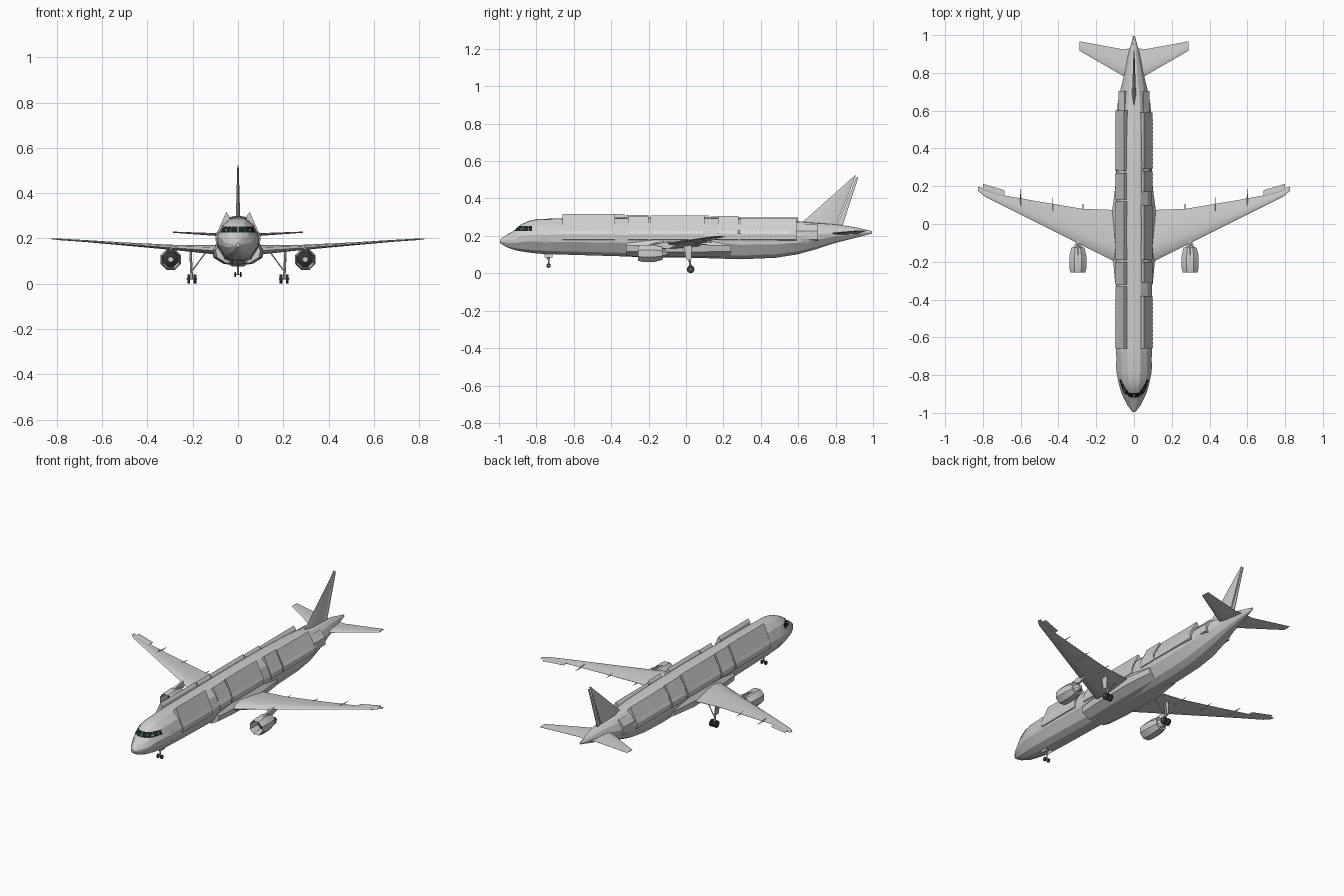
import bpy, bmesh, math
from mathutils import Vector
from mathutils.bvhtree import BVHTree

cube = bpy.data.objects.get("Cube")
if cube:
    bpy.data.objects.remove(cube, do_unlink=True)


def material(name, rgb):
    m = bpy.data.materials.new(name)
    m.use_nodes = True
    m.diffuse_color = (*rgb, 1)
    m.node_tree.nodes["Principled BSDF"].inputs["Base Color"].default_value = (*rgb, 1)
    return m


GREY = material("light grey paint", (0.62, 0.62, 0.62))
DARK = material("dark rubber and metal", (0.04, 0.04, 0.04))
GLASS = material("cockpit glass", (0.008, 0.018, 0.016))
PANE = material("cabin pane", (0.78, 0.78, 0.78))


def make(name, bm, *mats, smooth=None):
    bmesh.ops.recalc_face_normals(bm, faces=bm.faces)
    mesh = bpy.data.meshes.new(name)
    bm.to_mesh(mesh)
    bm.free()
    for m in mats:
        mesh.materials.append(m)
    ob = bpy.data.objects.new(name, mesh)
    bpy.context.collection.objects.link(ob)
    if smooth:
        bpy.ops.object.select_all(action="DESELECT")
        ob.select_set(True)
        bpy.context.view_layer.objects.active = ob
        bpy.ops.object.shade_smooth_by_angle(angle=math.radians(smooth))
    return ob


def loft(bm, rings):
    rows = [[bm.verts.new(p) for p in ring] for ring in rings]
    n = len(rows[0])
    for a, b in zip(rows, rows[1:]):
        for i in range(n):
            bm.faces.new((a[i], a[(i + 1) % n], b[(i + 1) % n], b[i]))
    bm.faces.new(rows[0])
    bm.faces.new(rows[-1])


def rod(bm, a, b, r, sides=6):
    a, b = Vector(a), Vector(b)
    q = (b - a).to_track_quat("Z", "Y")
    ring = [q @ Vector((r * math.cos(t), r * math.sin(t), 0))
            for t in (2 * math.pi * i / sides for i in range(sides))]
    loft(bm, [[a + v for v in ring], [b + v for v in ring]])


# Fuselage: faceted section lofted along the length (y, half width, bottom, top)
HALF = [(0, 1), (0.36, 0.95), (0.74, 0.64), (1, 0.1), (0.96, -0.3), (0.62, -0.82), (0.25, -1)]
SECTION = HALF + [(-x, z) for x, z in HALF[:0:-1]]
STATIONS = [(-0.995, 0.008, 0.162, 0.18), (-0.96, 0.035, 0.14, 0.205), (-0.915, 0.058, 0.124, 0.229),
            (-0.885, 0.07, 0.118, 0.26), (-0.84, 0.082, 0.111, 0.28), (-0.79, 0.092, 0.105, 0.29),
            (-0.66, 0.095, 0.1, 0.294), (-0.32, 0.095, 0.09, 0.298), (0, 0.095, 0.084, 0.3),
            (0.3, 0.095, 0.075, 0.296), (0.48, 0.094, 0.083, 0.288), (0.6, 0.09, 0.102, 0.278),
            (0.7, 0.074, 0.13, 0.27), (0.8, 0.05, 0.163, 0.262), (0.9, 0.03, 0.188, 0.247),
            (0.995, 0.005, 0.212, 0.226)]
bm = bmesh.new()
loft(bm, [[(w * x, y, (lo + hi) / 2 + z * (hi - lo) / 2) for x, z in SECTION]
          for y, w, lo, hi in STATIONS])
body = make("fuselage", bm, GREY, smooth=22)

# Raised flat shoulder skins, in separate overlapping lengths (side, start, end, top)
bm = bmesh.new()
for s, y0, y1, top in [(1, -0.66, -0.38, 0.316), (-1, -0.66, -0.33, 0.316), (1, -0.31, -0.2, 0.305),
                       (-1, -0.32, -0.2, 0.312), (1, -0.19, 0.1, 0.31), (-1, -0.19, 0.12, 0.31),
                       (1, 0.17, 0.28, 0.306), (-1, 0.13, 0.27, 0.304), (1, 0.29, 0.59, 0.296),
                       (-1, 0.28, 0.6, 0.297)]:
    prof = [(0.08, 0.17), (0.098, 0.18), (0.099, 0.21), (0.052, top), (0.04, top - 0.014), (0.03, 0.26)]
    loft(bm, [[(s * x, y, z) for x, z in prof] for y in (y0, y1)])
# Wider rear side skins before the tail cone
for s in (-1, 1):
    prof = [(0.05, 0.17), (0.083, 0.18), (0.082, 0.225), (0.05, 0.262), (0.03, 0.24)]
    loft(bm, [[(s * x, y, z) for x, z in prof] for y in (0.59, 0.705)])
skins = make("shoulder_skins", bm, GREY)

# Belly fairing around the wing root
bm = bmesh.new()
fair = [(0, 0.085), (0.06, 0.088), (0.104, 0.115), (0.11, 0.15), (0.09, 0.18)]
fair += [(-x, z) for x, z in fair[:0:-1]]
loft(bm, [[(x * k, y, 0.13 + (z - 0.13) * k) for x, z in fair]
          for y, k in [(-0.32, 0.9), (-0.2, 1), (0.08, 1.04), (0.24, 0.85)]])
make("belly_fairing", bm, GREY, smooth=25)

# Surface lookup used for seating the panes on the skin
verts, polys = [], []
for ob in (body, skins):
    base = len(verts)
    verts += [v.co.copy() for v in ob.data.vertices]
    polys += [[base + i for i in p.vertices] for p in ob.data.polygons]
tree = BVHTree.FromPolygons(verts, polys)


def seat(origin, direction, lift=0.002):
    d = Vector(direction).normalized()
    hit = tree.ray_cast(Vector(origin), d)[0]
    return hit - d * lift if hit else None


def quad(bm, pts):
    if all(pts):
        bm.faces.new([bm.verts.new(p) for p in pts])


CORNERS = [(-1, -1), (1, -1), (1, 1), (-1, 1)]

# Cabin windows
bm = bmesh.new()
for s in (-1, 1):
    for start, count in [(-0.67, 14), (-0.31, 20), (0.18, 19)]:
        for i in range(count):
            y = start + i * 0.0205
            quad(bm, [seat((s, y + a * 0.005, 0.22 + b * 0.0078), (-s, 0, 0)) for a, b in CORNERS])
make("cabin_windows", bm, PANE)

# Cockpit windows: panes wrapped round each side of the nose
bm = bmesh.new()
for s in (-1, 1):
    for a0, a1 in [(1, 22), (23, 46), (47, 74), (76, 92)]:
        steps = [math.radians(a0 + (a1 - a0) * i / 3) for i in range(4)]
        row = []
        for z in (0.227, 0.252):
            row.append([seat((s * math.sin(t), -0.825 - math.cos(t), z),
                             (-s * math.sin(t), math.cos(t), 0), 0.003) for t in steps])
        for i in range(3):
            quad(bm, [row[0][i], row[0][i + 1], row[1][i + 1], row[1][i]])
make("cockpit_windows", bm, GLASS)

# Cabin doors as thin plates in stacked strips that follow the skin
bm = bmesh.new()
for s in (-1, 1):
    for y in (-0.75, 0.64):
        zs = [0.165 + 0.02 * i for i in range(5)]
        for z0, z1 in zip(zs, zs[1:]):
            quad(bm, [seat((s, y + a * 0.02, z1 if b > 0 else z0), (-s, 0, 0)) for a, b in CORNERS])
bmesh.ops.remove_doubles(bm, verts=bm.verts, dist=0.0001)
make("cabin_doors", bm, GREY)

AIRFOIL = [(0, 0), (0.08, 0.6), (0.3, 1), (0.65, 0.6), (1, 0.05), (1, -0.05), (0.6, -0.5), (0.25, -0.7), (0.06, -0.45)]


def aerofoil(name, stations):
    # stations: x, leading y, trailing y, z, half thickness
    bm = bmesh.new()
    for s in (-1, 1):
        loft(bm, [[(s * x, le + c * (te - le), z + t * h) for c, t in AIRFOIL]
                  for x, le, te, z, h in stations])
    make(name, bm, GREY, smooth=35)


aerofoil("wings", [(0.05, -0.235, 0.075, 0.142, 0.028), (0.12, -0.19, 0.075, 0.147, 0.023),
                   (0.27, -0.115, 0.08, 0.157, 0.014), (0.5, 0.0, 0.118, 0.174, 0.008),
                   (0.68, 0.09, 0.15, 0.188, 0.005), (0.79, 0.145, 0.185, 0.195, 0.004),
                   (0.825, 0.175, 0.198, 0.198, 0.002)])
aerofoil("ailerons", [(0.685, 0.14, 0.178, 0.188, 0.003), (0.8, 0.175, 0.213, 0.196, 0.003)])
aerofoil("tailplane", [(0.02, 0.765, 0.93, 0.212, 0.009), (0.06, 0.785, 0.925, 0.214, 0.008),
                       (0.288, 0.917, 0.967, 0.227, 0.003)])


# Fin and rudder: lens sections lofted upward (z, front y, rear y, half thickness)
def upright(name, stations):
    bm = bmesh.new()
    loft(bm, [[(0, a, z), (t, a + 0.35 * (b - a), z), (t * 0.5, b, z), (-t * 0.5, b, z),
               (-t, a + 0.35 * (b - a), z)] for z, a, b, t in stations])
    make(name, bm, GREY, smooth=60)


upright("fin", [(0.25, 0.6, 0.8, 0.012), (0.28, 0.63, 0.812, 0.01), (0.522, 0.902, 0.908, 0.003)])
upright("rudder", [(0.25, 0.805, 0.835, 0.005), (0.512, 0.91, 0.922, 0.002)])

# Flap track fairings under the trailing edge
bm = bmesh.new()
for s in (-1, 1):
    for x, y, z in [(0.27, 0.06, 0.15), (0.43, 0.085, 0.163), (0.6, 0.13, 0.177)]:
        loft(bm, [[(s * x + a * 0.005 * k, y + d, z + 0.004 + b * 0.007 * k)
                   for a, b in [(-1, 0), (0, -1), (1, 0), (0, 1)]]
                  for d, k in [(-0.07, 0.2), (-0.02, 1), (0.055, 0.15)]])
make("flap_track_fairings", bm, GREY)

# Engines: eight sided nacelle with a dark recessed fan and a grey exhaust cone
bm = bmesh.new()
SHELL = [(-0.205, 0.012), (-0.19, 0.034), (-0.235, 0.038), (-0.256, 0.043), (-0.23, 0.049),
         (-0.17, 0.049), (-0.125, 0.037), (-0.125, 0.027), (-0.095, 0.01)]
for s in (-1, 1):
    loft(bm, [[(s * 0.297 + r * math.cos(t), y, 0.106 + r * math.sin(t))
               for t in (math.pi / 4 * (i + 0.5) for i in range(8))] for y, r in SHELL])
for f in bm.faces:
    c = f.calc_center_median()
    r = math.hypot(abs(c.x) - 0.297, c.z - 0.106)
    f.material_index = int(c.y < -0.18 and 0.015 < r < 0.03)
make("engine_nacelles", bm, GREY, DARK, smooth=25)

# Engine pylons
bm = bmesh.new()
for s in (-1, 1):
    loft(bm, [[(s * 0.297 + d, y, z) for y, z in [(-0.225, 0.148), (-0.1, 0.168), (-0.02, 0.158),
                                                (-0.1, 0.13), (-0.2, 0.145)]] for d in (-0.006, 0.006)])
make("engine_pylons", bm, GREY)

# Landing gear legs, braces, leg doors and wheels
legs, wheels = bmesh.new(), bmesh.new()
for s in (-1, 1):
    rod(legs, (s * 0.21, 0.01, 0.15), (s * 0.204, 0.025, 0.021), 0.006)
    rod(legs, (s * 0.145, 0.01, 0.135), (s * 0.2, 0.02, 0.06), 0.003)
    rod(legs, (s * 0.18, 0.025, 0.021), (s * 0.228, 0.025, 0.021), 0.004)
    quad(legs, [Vector((s * 0.217, y, z)) for y, z in [(-0.012, 0.15), (0.03, 0.15), (0.03, 0.075), (0.0, 0.075)]])
    for x in (0.19, 0.218):
        rod(wheels, (s * x - 0.006, 0.025, 0.021), (s * x + 0.006, 0.025, 0.021), 0.021, 10)
    rod(wheels, (s * 0.009, -0.735, 0.041), (s * 0.016, -0.735, 0.041), 0.012, 10)
rod(legs, (0, -0.73, 0.12), (0, -0.735, 0.041), 0.005)
rod(legs, (0, -0.76, 0.11), (0, -0.735, 0.07), 0.003)
rod(legs, (-0.018, -0.735, 0.041), (0.018, -0.735, 0.041), 0.003)
make("landing_gear_legs", legs, GREY)
make("landing_gear_wheels", wheels, DARK)

# Nose gear doors
bm = bmesh.new()
for s in (-1, 1):
    quad(bm, [Vector((s * x, y, z)) for x, y, z in [(0.015, -0.76, 0.11), (0.015, -0.71, 0.11),
                                                   (0.02, -0.715, 0.085), (0.02, -0.755, 0.085)]])
make("nose_gear_doors", bm, GREY)
